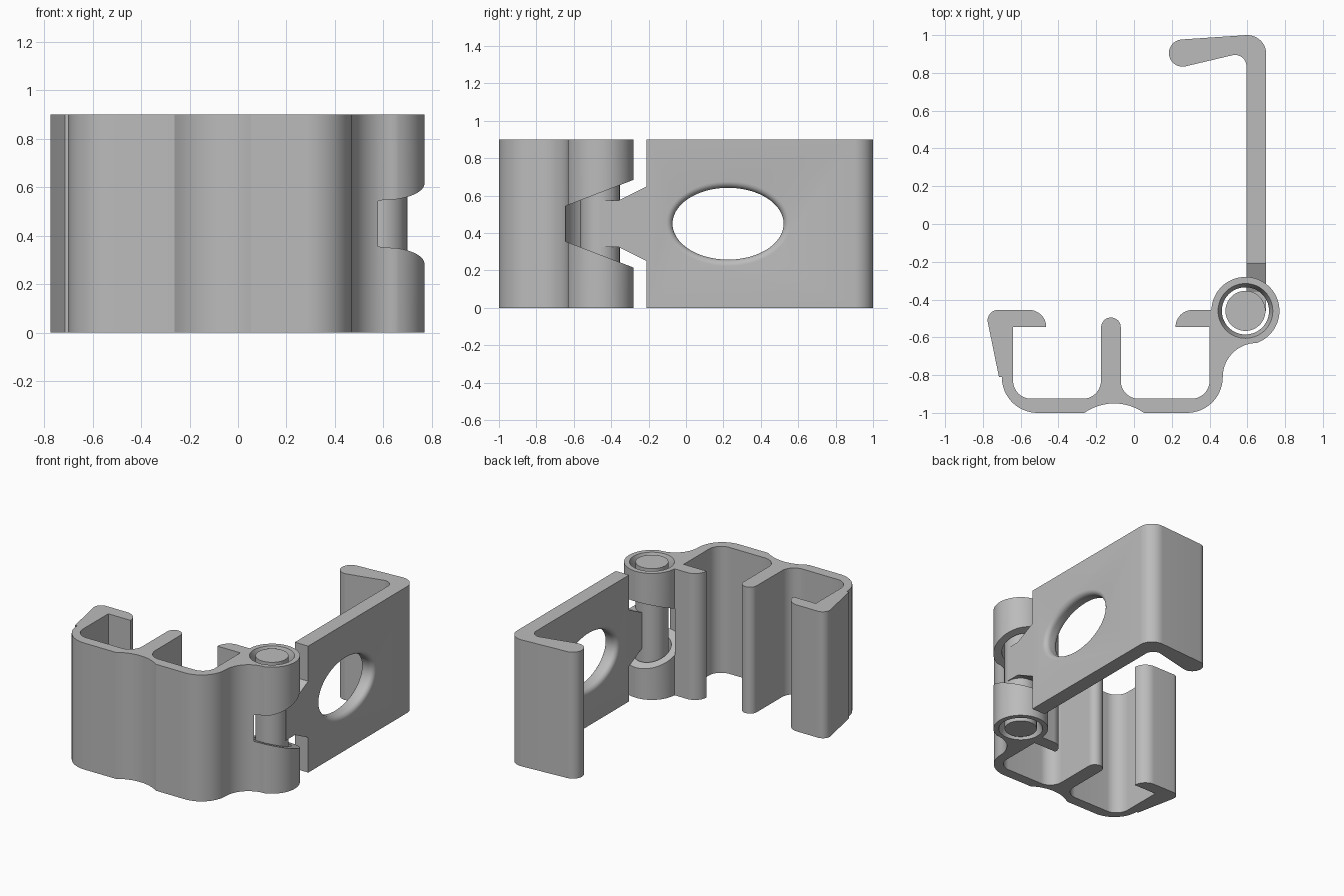
import bpy, bmesh
from math import sin, cos, pi, radians

HEIGHT = 0.9
MID = HEIGHT / 2
PX, PY = 0.59, -0.46          # hinge axis

if "Cube" in bpy.data.objects:
    bpy.data.objects.remove(bpy.data.objects["Cube"])

grey = bpy.data.materials.new("plain_grey")
grey.use_nodes = True
grey.diffuse_color = (0.5, 0.5, 0.5, 1)
grey.node_tree.nodes["Principled BSDF"].inputs["Base Color"].default_value = (0.5, 0.5, 0.5, 1)


def arc(cx, cy, r, start, end):
    """Points along an arc, angles in degrees."""
    n = max(4, round(abs(end - start) / 6))
    steps = [radians(start + (end - start) * i / n) for i in range(n + 1)]
    return [(cx + r * cos(a), cy + r * sin(a)) for a in steps]


def loft(name, rings):
    """Closed solid through rings of 3D points, capped at both ends."""
    bm = bmesh.new()
    loops = [[bm.verts.new(p) for p in ring] for ring in rings]
    for a, b in zip(loops, loops[1:]):
        for i in range(len(a)):
            j = (i + 1) % len(a)
            bm.faces.new((a[i], a[j], b[j], b[i]))
    bm.faces.new(loops[0][::-1])
    bm.faces.new(loops[-1])
    bmesh.ops.recalc_face_normals(bm, faces=bm.faces)
    mesh = bpy.data.meshes.new(name)
    bm.to_mesh(mesh)
    bm.free()
    mesh.materials.append(grey)
    obj = bpy.data.objects.new(name, mesh)
    bpy.context.collection.objects.link(obj)
    return obj


def extrude(name, profile):
    return loft(name, [[(x, y, z) for x, y in profile] for z in (0, HEIGHT)])


def activate(obj):
    bpy.ops.object.select_all(action="DESELECT")
    obj.select_set(True)
    bpy.context.view_layer.objects.active = obj


def cut(obj, cutter):
    cutter.hide_render = True
    mod = obj.modifiers.new("cut", "BOOLEAN")
    mod.operation = "DIFFERENCE"
    mod.solver = "EXACT"
    mod.object = cutter
    activate(obj)
    bpy.ops.object.modifier_apply(modifier=mod.name)
    bpy.data.objects.remove(cutter)


def circle(r):
    return arc(PX, PY, r, 0, 354)


# Channel body: outer skin, hinge knuckle, right lip, centre rib, left lip
body = extrude("clip_body", (
    arc(-0.105, -1.225, 0.275, 125, 55)
    + arc(0.28, -0.81, 0.19, 270, 360)
    + arc(0.65, -0.81, 0.18, 174, 90)
    + arc(PX, PY, 0.18, -66, 178)
    + [(0.40, -0.455)]
    + arc(0.31, -0.545, 0.09, 90, 180)
    + [(0.40, -0.545)]
    + arc(0.305, -0.83, 0.095, 0, -90)
    + arc(0.025, -0.83, 0.095, 270, 180)
    + arc(-0.122, -0.547, 0.052, 0, 180)
    + arc(-0.27, -0.83, 0.095, 0, -90)
    + arc(-0.545, -0.83, 0.095, 270, 180)
    + [(-0.64, -0.545)]
    + arc(-0.555, -0.545, 0.09, 0, 90)
    + arc(-0.72, -0.51, 0.055, 90, 190)
    + [(-0.715, -0.81)]
    + arc(-0.51, -0.81, 0.19, 180, 270)))

# Bore through the knuckle, flared at both ends
bore = [(-0.02, 0.145), (0, 0.145), (0.05, 0.125),
        (HEIGHT - 0.05, 0.125), (HEIGHT, 0.145), (HEIGHT + 0.02, 0.145)]
cut(body, loft("bore_cutter", [[(x, y, z) for x, y in circle(r)] for z, r in bore]))

# Wedge-shaped gap that splits the knuckle in two
gap = [[(x, y, MID + side * (0.10 + (y + 0.63) * 0.385)) for x, y in circle(0.186)]
       for side in (-1, 1)]
cut(body, loft("gap_cutter", gap))

# Hinge pin
pin = extrude("hinge_pin", circle(0.106))

# Swinging leaf with a hooked end
leaf = extrude("hinged_leaf", (
    [(0.595, -0.21), (0.70, -0.21)]
    + arc(0.60, 0.90, 0.10, 0, 95)
    + arc(0.257, 0.905, 0.072, 95, 282)
    + arc(0.535, 0.835, 0.06, 102, 0)))

# Oval window with rounded rims
X0, X1, RIM = 0.595, 0.70, 0.035
rim = [(X0 - 0.02, RIM)]
for i in range(7):
    a = i / 6 * pi / 2
    rim.append((X0 + RIM * (1 - cos(a)), RIM * (1 - sin(a))))
rim += [(X0 + X1 - x, grow) for x, grow in reversed(rim)]
oval = [i / 72 * 2 * pi for i in range(72)]
cut(leaf, loft("oval_cutter", [
    [(x, 0.225 + (0.297 + grow) * cos(a), MID + (0.192 + grow) * sin(a)) for a in oval]
    for x, grow in rim]))

# Tapered neck joining leaf and pin
half = [(-0.21, 0.20), (-0.36, 0.125), (-0.46, 0.125)]
side = [(y, MID + h) for y, h in half] + [(y, MID - h) for y, h in reversed(half)]
neck = loft("leaf_neck", [[(x, y, z) for y, z in side] for x in (X0, X1)])

for obj in (body, pin, leaf, neck):
    activate(obj)
    bpy.ops.object.shade_smooth_by_angle(angle=radians(25))
